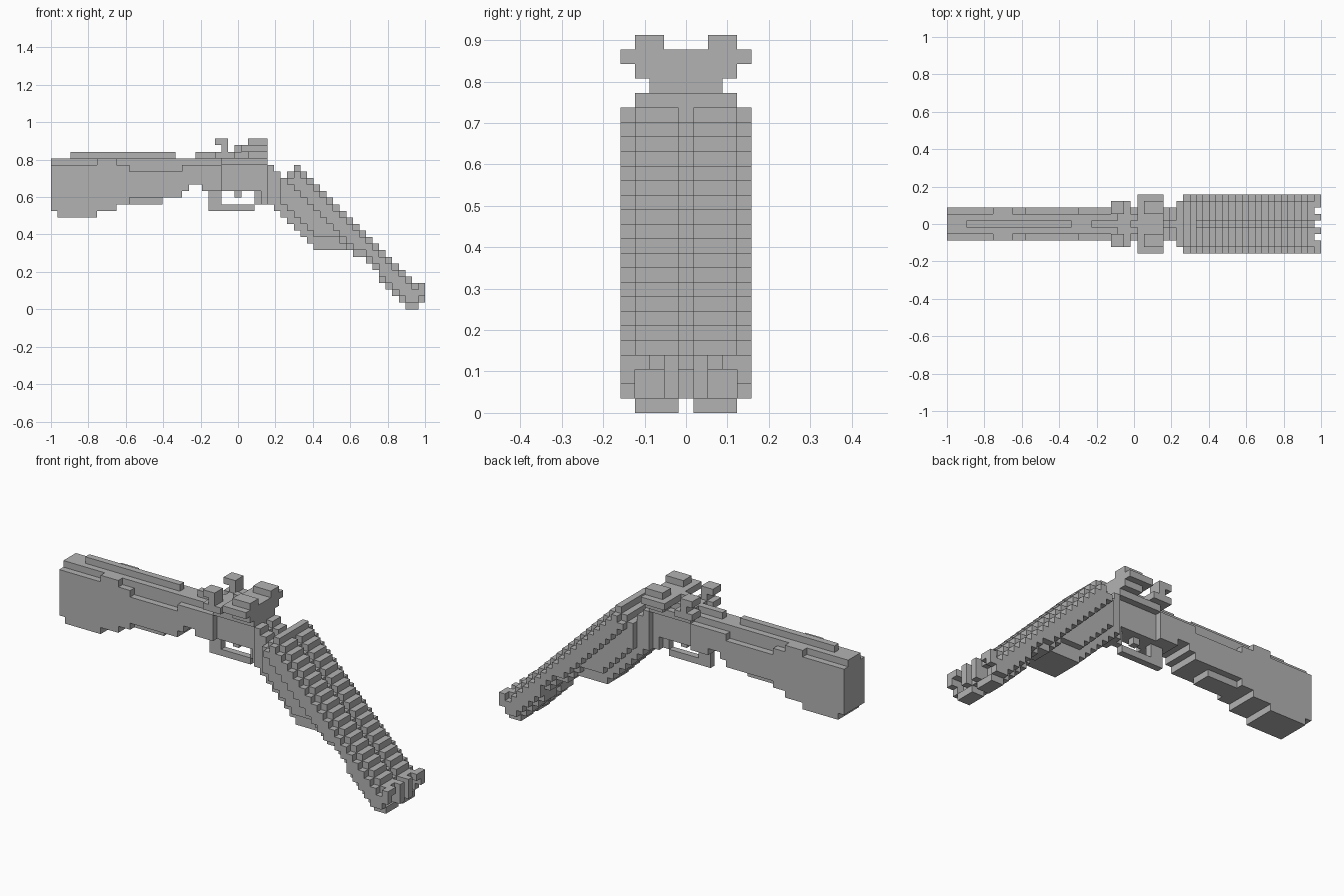
import bpy, bmesh
from mathutils import Vector

cube = bpy.data.objects.get("Cube")
if cube:
    bpy.data.objects.remove(cube, do_unlink=True)

UNIT = 2 / 57  # edge of one block

grey = bpy.data.materials.new("plain grey")
grey.use_nodes = True
grey.diffuse_color = (0.45, 0.45, 0.45, 1)
grey.node_tree.nodes["Principled BSDF"].inputs["Base Color"].default_value = grey.diffuse_color

parts = {}


def block(part, x_range, z_range, half, inner=0):
    """Fill blocks between inner and half, mirrored across the middle plane."""
    cells = parts.setdefault(part, set())
    for i in range(*x_range):
        for k in range(*z_range):
            for j in range(inner, half + 1):
                cells.update({(i, j, k), (i, -j, k)})


# Stock: stepped underside, full-width sides, narrow comb and rib
bottoms = [(1, 15), (7, 14), (10, 15), (12, 16), (17, 16), (20, 17), (21, 18), (26, 19)]
tops = [(7, 22), (10, 23), (12, 22), (20, 21), (26, 22)]
for i in range(26):
    low = next(z for end, z in bottoms if i < end)
    high = next(z for end, z in tops if i < end)
    block("stock", (i, i + 1), (low + (12 <= i < 17), high), 2)
    block("stock", (i, i + 1), (low, 23), 1)
block("stock", (23, 26), (18, 19), 2)
block("stock_rib", (3, 19), (23, 24), 0)
block("stock_rib", (22, 27), (23, 24), 0)

# Receiver body with stepped top wings
block("receiver", (26, 33), (18, 24), 1)
block("receiver", (26, 33), (22, 23), 2)
block("receiver", (28, 33), (24, 25), 0)
block("breech_wings", (30, 33), (23, 24), 3)
block("breech_wings", (29, 33), (24, 25), 4)
block("breech_wings", (30, 33), (25, 26), 3, 2)

# Pair of hammers
block("hammers", (25, 28), (23, 24), 3, 2)
block("hammers", (26, 27), (24, 25), 3, 2)
block("hammers", (25, 27), (25, 26), 3, 2)

# Trigger and its guard
block("trigger", (28, 29), (17, 18), 0)
block("trigger_guard", (24, 26), (15, 18), 0)
block("trigger_guard", (26, 31), (15, 16), 0)
block("trigger_guard", (31, 32), (16, 18), 0)

# Hinge between the receiver and the dropped barrels
block("hinge", (32, 33), (16, 19), 1)

# Twin barrels stepping down, and the fore-end hanging below them
for i in range(33, 56):
    col = (i, i + 1)
    top = 20 if i < 36 else 21 if i == 36 else 59 - i
    low = 9 - round((i - 46) * 8 / 7) if i > 46 else 54 - i
    low = max(low, 0)
    width = 2 if i < 35 else 3 if i == 35 else 4
    block("barrels", col, (low + 1, top - 1), width)
    block("barrels", col, (top - 1, top), min(width, 3), 1 if i > 37 else 0)
    block("barrels", col, (low, low + 1), min(width, 3), 1)
    if i < 46:
        under = max(49 - i, 9)
        block("fore_end", col, (under, low), 2)
        block("fore_end", col, (min(under + 2, low), low), min(width, 3))

# Muzzles: hollow bores and a ragged rim
for i in (54, 55):
    for side in (-1, 1):
        for j in (2, 3):
            for k in (1, 2):
                if i == 55:
                    parts["barrels"].discard((i, side * j, k))
block("muzzle_rim", (56, 57), (2, 4), 4, 4)
block("muzzle_rim", (56, 57), (1, 3), 1, 1)
block("muzzle_rim", (56, 57), (3, 4), 3, 3)
block("muzzle_rim", (56, 57), (3, 4), 1, 1)

# Turn each part's blocks into a clean outer skin
occupied = set().union(*parts.values())
for name, cells in parts.items():
    bm = bmesh.new()
    points = {}

    def vert(p):
        key = tuple(round(c) for c in p)
        if key not in points:
            x, y, z = key
            points[key] = bm.verts.new((x * UNIT - 1, (y - 0.5) * UNIT, z * UNIT))
        return points[key]

    for cell in sorted(cells):
        for axis in range(3):
            for sign in (0, 1):
                step = Vector((0, 0, 0))
                step[axis] = 1
                neighbour = Vector(cell) + step * (2 * sign - 1)
                if tuple(round(c) for c in neighbour) in occupied:
                    continue
                a, b = Vector((0, 0, 0)), Vector((0, 0, 0))
                a[(axis + 1) % 3] = 1
                b[(axis + 2) % 3] = 1
                corner = Vector(cell) + step * sign
                ring = [corner, corner + a, corner + a + b, corner + b]
                if not sign:
                    ring.reverse()
                bm.faces.new([vert(p) for p in ring])
    bmesh.ops.dissolve_limit(bm, angle_limit=0.02, verts=bm.verts[:], edges=bm.edges[:])
    mesh = bpy.data.meshes.new(name)
    bm.to_mesh(mesh)
    bm.free()
    mesh.materials.append(grey)
    bpy.context.collection.objects.link(bpy.data.objects.new(name, mesh))
